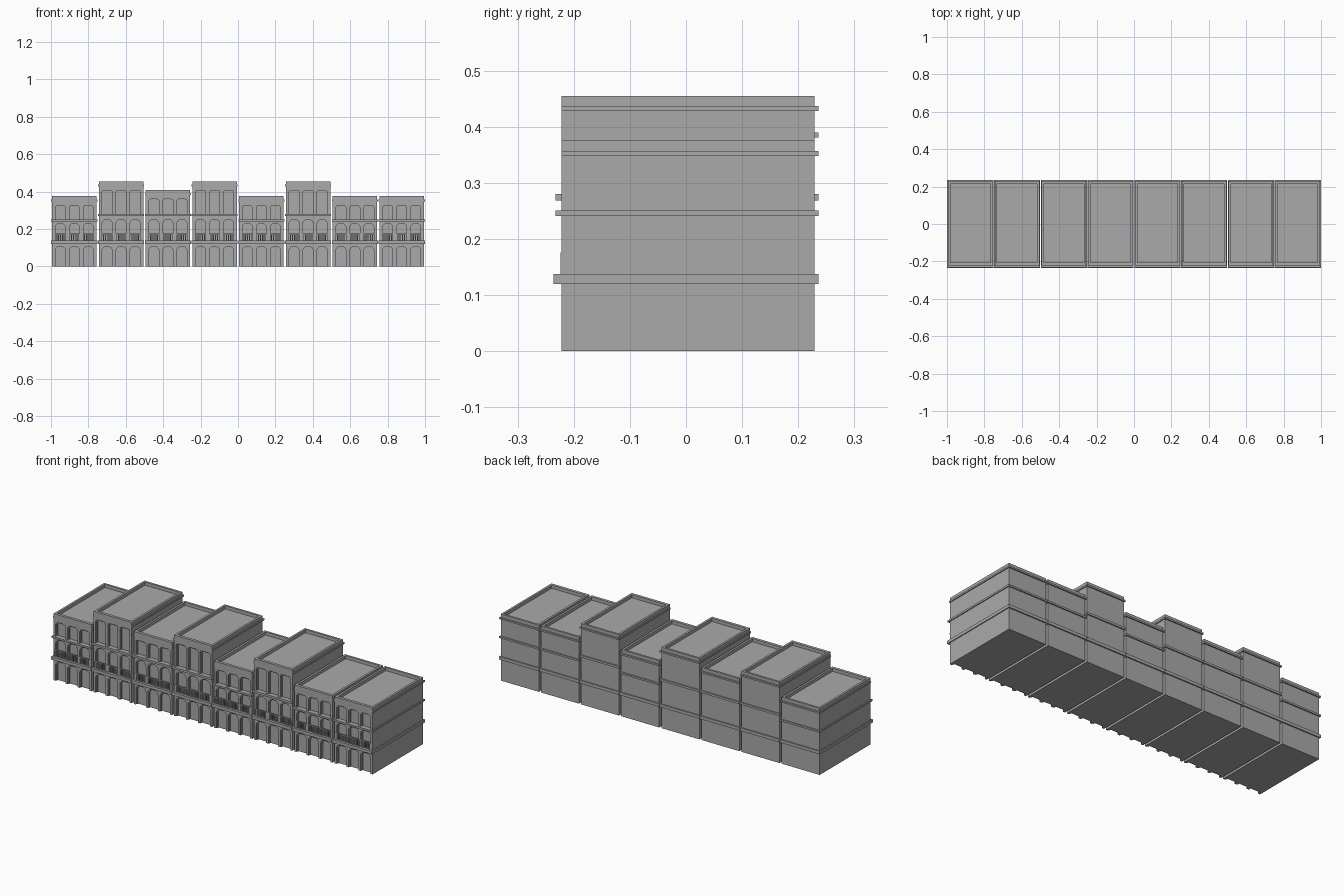
import bpy, bmesh, math
from mathutils import Vector

cube = bpy.data.objects.get("Cube")
if cube:
    bpy.data.objects.remove(cube)

stone = bpy.data.materials.new("grey stone")
stone.use_nodes = True
GREY = (0.4, 0.4, 0.4, 1)
stone.diffuse_color = GREY
stone.node_tree.nodes["Principled BSDF"].inputs["Base Color"].default_value = GREY

FRONT, WALL, BACK = -0.222, -0.207, 0.229
HALF, BAND_HALF = 0.1185, 0.1235
PITCH, BAY = 0.25, 0.075


def finish(bm, name, x):
    bmesh.ops.recalc_face_normals(bm, faces=bm.faces)
    mesh = bpy.data.meshes.new(name)
    bm.to_mesh(mesh)
    bm.free()
    mesh.materials.append(stone)
    obj = bpy.data.objects.new(name, mesh)
    obj.location.x = x
    bpy.context.collection.objects.link(obj)
    return obj


def add_box(bm, x0, x1, y0, y1, z0, z1):
    lo, size = Vector((x0, y0, z0)), Vector((x1 - x0, y1 - y0, z1 - z0))
    for v in bmesh.ops.create_cube(bm, size=1)["verts"]:
        v.co = lo + (v.co + Vector((0.5, 0.5, 0.5))) * size


def add_prism(bm, outline, y0, y1):
    face = bm.faces.new([bm.verts.new((x, y0, z)) for x, z in outline])
    out = bmesh.ops.extrude_face_region(bm, geom=[face])["geom"]
    for v in out:
        if isinstance(v, bmesh.types.BMVert):
            v.co.y = y1


def arch(cx, half, z0, z1, radius):
    """Opening outline from bottom left, over the rounded head, to bottom right."""
    pts = [(cx - half, z0)]
    for centre, start in ((cx - half + radius, 180), (cx + half - radius, 90)):
        for i in range(6):
            a = math.radians(start - 18 * i)
            pts.append((centre + radius * math.cos(a), z1 - radius + radius * math.sin(a)))
    return pts + [(cx + half, z0)]


def add_storey(bm, z0, z1, head, radius):
    """Three arched bays between end piers."""
    for i in (-1, 0, 1):
        cx = i * BAY
        left = -HALF if i < 0 else cx - BAY / 2
        right = HALF if i > 0 else cx + BAY / 2
        opening = arch(cx, 0.031, z0, head, radius)
        add_prism(bm, [(left, z0), (left, z1), (right, z1), (right, z0)] + opening[::-1],
                  FRONT, WALL + 0.001)
        # slim window surround set back in the opening
        inner = arch(cx, 0.027, z0, head - 0.005, radius * 0.85)
        add_prism(bm, opening + inner[::-1], FRONT + 0.006, WALL + 0.001)


def build_house(x, top, floor):
    # main block with a sunken roof behind a parapet
    bm = bmesh.new()
    add_box(bm, -HALF, HALF, WALL, BACK, 0, top - 0.018)
    finish(bm, "house_block", x)

    bm = bmesh.new()
    rim = 0.012
    z0, z1 = top - 0.02, top
    add_box(bm, -HALF, HALF, FRONT, FRONT + 0.016, z0, z1)
    add_box(bm, -HALF, HALF, BACK - rim, BACK, z0, z1)
    for s in (-1, 1):
        xs = sorted((s * HALF, s * (HALF - rim)))
        add_box(bm, *xs, FRONT + 0.016, BACK - rim, z0, z1)
    finish(bm, "parapet", x)

    # front wall with arched openings
    cornice = top - 0.027
    bm = bmesh.new()
    add_storey(bm, 0, 0.12, 0.11, 0.024)
    add_storey(bm, 0.137, floor[0], 0.234 if floor[0] < 0.26 else 0.255, 0.026)
    add_storey(bm, floor[1], cornice, cornice - 0.017, 0.018 if top < 0.4 else 0.012)
    finish(bm, "arched_front", x)

    # string courses and cornice
    bm = bmesh.new()
    add_box(bm, -BAND_HALF, BAND_HALF, -0.236, 0.236, 0.12, 0.137)
    add_box(bm, -BAND_HALF, BAND_HALF, -0.233, 0.236, *floor)
    add_box(bm, -BAND_HALF, BAND_HALF, FRONT, 0.236, cornice, cornice + 0.009)
    finish(bm, "string_courses", x)

    # balustrade of the first floor
    bm = bmesh.new()
    add_box(bm, -HALF, HALF, FRONT - 0.002, FRONT + 0.003, 0.171, 0.176)
    count = 24
    for i in range(count):
        cx = (i + 0.5) / count * 2 * HALF - HALF
        add_box(bm, cx - 0.0025, cx + 0.0025, FRONT - 0.002, FRONT + 0.003, 0.137, 0.171)
    finish(bm, "balustrade", x)


LOW, MID, TALL = 0.375, 0.408, 0.455
for n, height in enumerate((LOW, TALL, MID, TALL, LOW, TALL, LOW, LOW)):
    band = (0.241, 0.251) if height == LOW else (0.268, 0.28)
    build_house((n - 3.5) * PITCH, height, band)
